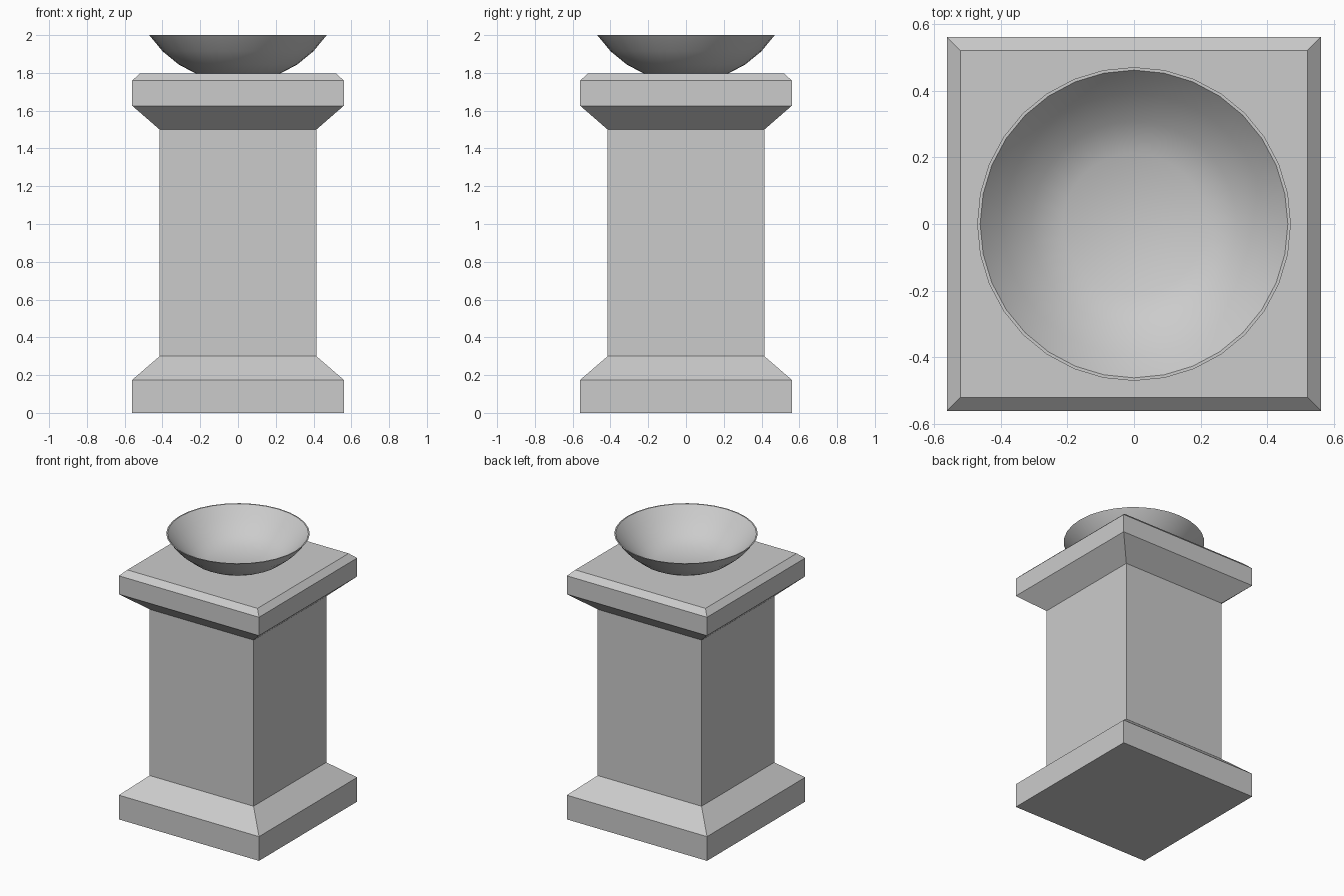
import bpy, bmesh
from math import sin, cos, pi, radians

if "Cube" in bpy.data.objects:
    bpy.data.objects.remove(bpy.data.objects["Cube"])


def lathe(name, profile, segments, start=0.0, smooth=False):
    """Closed solid from (radius, z) rings; radius 0 makes a pole."""
    bm = bmesh.new()
    rings = []
    for r, z in profile:
        count = segments if r > 0 else 1
        rings.append([bm.verts.new((r * cos(start + 2 * pi * i / segments),
                                    r * sin(start + 2 * pi * i / segments), z))
                      for i in range(count)])
    for a, b in zip(rings, rings[1:]):
        for i in range(segments):
            j = (i + 1) % segments
            corners = [a[i % len(a)], a[j % len(a)], b[j % len(b)], b[i % len(b)]]
            bm.faces.new(list(dict.fromkeys(corners)))
    # Cap open ends
    if len(rings[0]) > 1:
        bm.faces.new(rings[0][::-1])
    if len(rings[-1]) > 1:
        bm.faces.new(rings[-1])
    bmesh.ops.recalc_face_normals(bm, faces=bm.faces[:])
    mesh = bpy.data.meshes.new(name)
    bm.to_mesh(mesh)
    bm.free()
    obj = bpy.data.objects.new(name, mesh)
    bpy.context.collection.objects.link(obj)
    if smooth:
        bpy.ops.object.select_all(action='DESELECT')
        obj.select_set(True)
        bpy.context.view_layer.objects.active = obj
        bpy.ops.object.shade_smooth_by_angle(angle=radians(35))
    return obj


# Square pedestal: plinth, shaft, flared and chamfered cap (half widths)
outline = [(0.56, 0), (0.56, 0.175), (0.415, 0.3), (0.415, 1.5),
           (0.56, 1.626), (0.56, 1.759), (0.52, 1.797)]
lathe("pedestal", [(w * 2 ** 0.5, z) for w, z in outline], 4, pi / 4)

# Shallow bowl: thin slice of a sphere with a flat floor
R, CENTRE, WALL = 0.565, 2.314, 0.01
angles = [radians(22.5 + 11.25 * k) for k in range(4)]
outer = [(R * sin(a), CENTRE - R * cos(a)) for a in angles]
outer = [(r, min(max(z, 1.797), 2.0)) for r, z in outer]
outer[0], outer[-1] = (outer[0][0], 1.793), (0.47, 2.0)
inner = [((R - WALL) * sin(a), CENTRE - (R - WALL) * cos(a)) for a in angles]
inner[-1] = (0.461, 2.0)
lathe("bowl", [(0, 1.793)] + outer + inner[::-1] + [(0, inner[0][1])], 32, 0, True)
